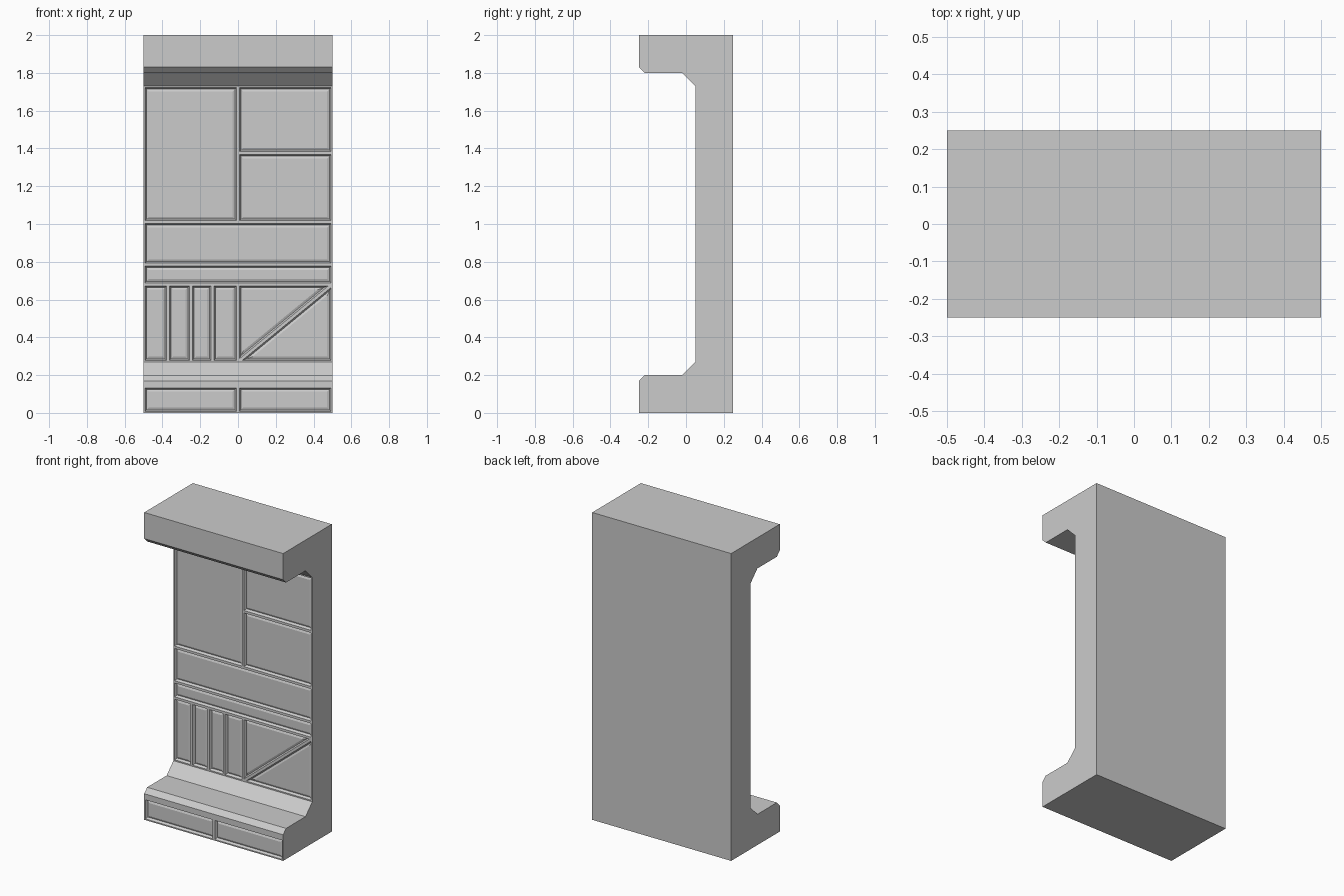
import bpy, bmesh

if "Cube" in bpy.data.objects:
    bpy.data.objects.remove(bpy.data.objects["Cube"])

WALL_Y, FRONT_Y = 0.05, -0.25
X0, X1, Z0, Z1 = -0.5, 0.5, 0.27, 1.73


def finish(bm, name):
    mesh = bpy.data.meshes.new(name)
    bm.to_mesh(mesh)
    bm.free()
    obj = bpy.data.objects.new(name, mesh)
    bpy.context.collection.objects.link(obj)
    return obj


def rect(x0, x1, z0, z1):
    return [(x0, z0), (x1, z0), (x1, z1), (x0, z1)]


def panels(name, cells, y):
    """Each cell: flat rim, a steep groove, then a bevelled raised field."""
    bm = bmesh.new()
    faces = [bm.faces.new([bm.verts.new((x, y, z)) for x, z in c]) for c in cells]
    bm.normal_update()
    for width, depth in ((0.008, 0), (0.008, -0.016), (0.012, 0.005)):
        bmesh.ops.inset_individual(bm, faces=faces, thickness=width, depth=depth,
                                   use_even_offset=True)
        bm.normal_update()
    return finish(bm, name)


# Body: C-shaped side profile, open where the panelled faces sit
half = [(0.25, 0), (FRONT_Y, 0), (FRONT_Y, 0.14), (FRONT_Y, 0.17),
        (-0.22, 0.2), (-0.02, 0.2), (WALL_Y, Z0)]
upper = [(y, 2 - z) for y, z in reversed(half) if z != 0.14]
profile = half + upper
bm = bmesh.new()
left = [bm.verts.new((X0, y, z)) for y, z in profile]
right = [bm.verts.new((X1, y, z)) for y, z in profile]
n = len(profile)
bm.faces.new(left)
bm.faces.new(right[::-1])
for i in range(n):
    if i in (1, len(half) - 1):      # drawer front and back wall
        continue
    j = (i + 1) % n
    bm.faces.new((left[i], left[j], right[j], right[i]))
bmesh.ops.recalc_face_normals(bm, faces=bm.faces)
finish(bm, "wall_body")

# Back wall panels
SHELF, BAND, STRIP, MID = 1.01, 0.785, 0.68, 1.375
cells = [rect(X0, 0, SHELF, Z1), rect(0, X1, MID, Z1), rect(0, X1, SHELF, MID),
         rect(X0, X1, BAND, SHELF), rect(X0, X1, STRIP, BAND),
         [(0, Z0), (X1, STRIP), (0, STRIP)], [(0, Z0), (X1, Z0), (X1, STRIP)]]
slats = [X0, -0.37, -0.25, -0.135, 0]
cells += [rect(a, b, Z0, STRIP) for a, b in zip(slats, slats[1:])]
panels("back_wall_panels", cells, WALL_Y)

# Plinth panels
panels("plinth_panels", [rect(X0, 0, 0, 0.14), rect(0, X1, 0, 0.14)], FRONT_Y)
